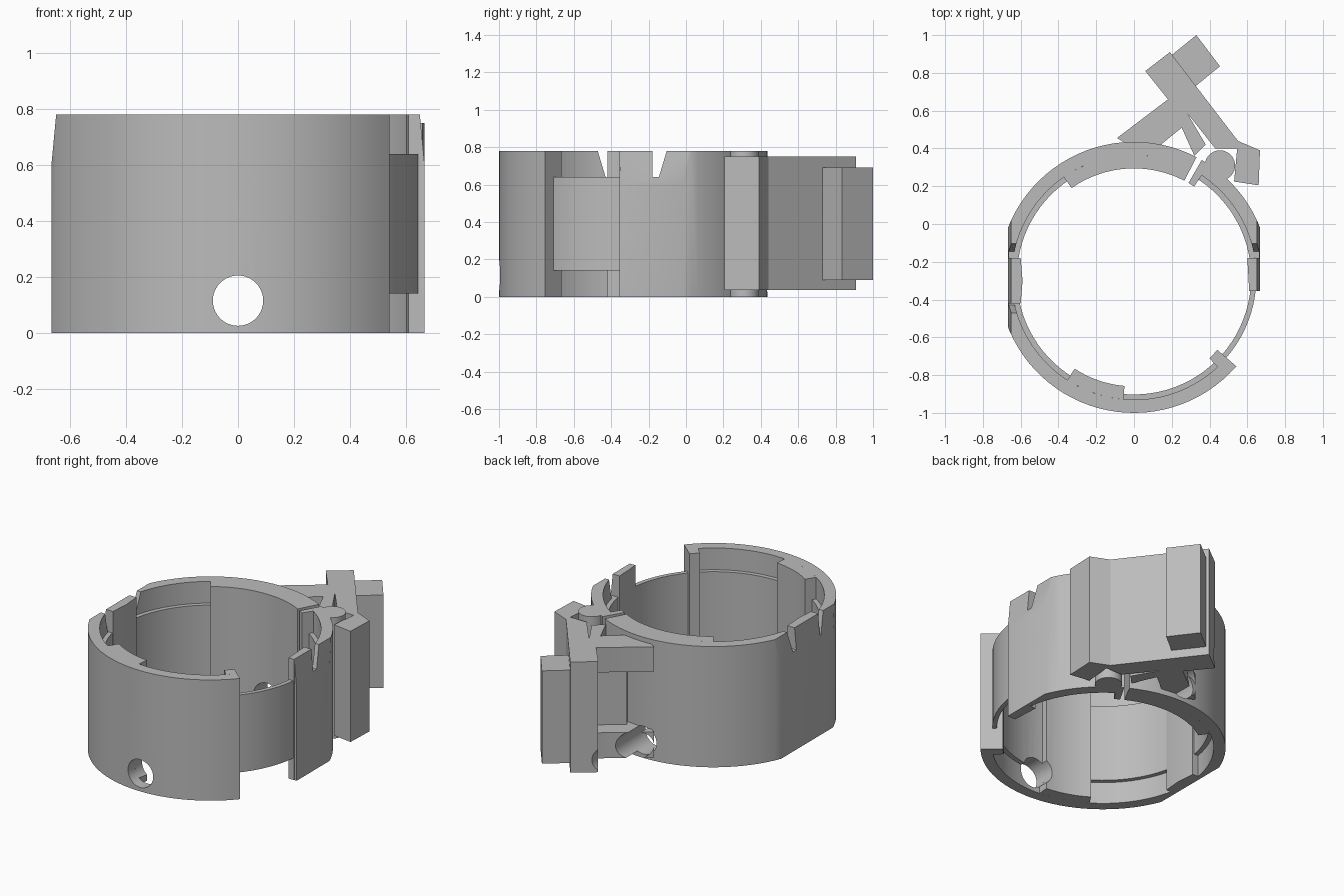
import bpy, bmesh, math
from mathutils import Matrix

cube = bpy.data.objects.get("Cube")
if cube:
    bpy.data.objects.remove(cube, do_unlink=True)

grey = bpy.data.materials.new("plain grey")
grey.use_nodes = True
COLOR = (0.5, 0.5, 0.5, 1)
grey.diffuse_color = COLOR
grey.node_tree.nodes["Principled BSDF"].inputs["Base Color"].default_value = COLOR

CY = -0.2825                      # ring centre in y
OUTER, WALL, SLEEVE, PAD = 0.7175, 0.648, 0.62, 0.577
TOP = 0.78


def prism(name, outline, low, high):
    """Closed solid from a plan outline between two heights."""
    bm = bmesh.new()
    face = bm.faces.new([bm.verts.new((x, y, low)) for x, y in outline])
    out = bmesh.ops.extrude_face_region(bm, geom=[face])
    for v in out["geom"]:
        if isinstance(v, bmesh.types.BMVert):
            v.co.z = high
    bmesh.ops.recalc_face_normals(bm, faces=bm.faces)
    mesh = bpy.data.meshes.new(name)
    bm.to_mesh(mesh)
    bm.free()
    mesh.materials.append(grey)
    ob = bpy.data.objects.new(name, mesh)
    bpy.context.collection.objects.link(ob)
    return ob


def arc(name, inner, outer, start, end, low=0, high=TOP):
    """Curved wall segment, angles in degrees around the ring centre."""
    n = max(2, round((end - start) / 4))
    angles = [math.radians(start + (end - start) * i / n) for i in range(n + 1)]
    pts = [(outer * math.cos(a), CY + outer * math.sin(a)) for a in angles]
    pts += [(inner * math.cos(a), CY + inner * math.sin(a)) for a in reversed(angles)]
    return prism(name, pts, low, high)


def side_prism(name, outline, start, end, axis):
    """Prism lying along x or y; outline is (across, z)."""
    ob = prism(name, outline, start, end)
    if axis == "x":
        m = Matrix(((0, 0, 1, 0), (1, 0, 0, 0), (0, 1, 0, 0), (0, 0, 0, 1)))
    else:
        m = Matrix(((1, 0, 0, 0), (0, 0, 1, 0), (0, 1, 0, 0), (0, 0, 0, 1)))
    ob.data.transform(m)
    bm = bmesh.new()
    bm.from_mesh(ob.data)
    bmesh.ops.recalc_face_normals(bm, faces=bm.faces)
    bm.to_mesh(ob.data)
    bm.free()
    return ob


def circle(cx, cy, r, n=40):
    return [(cx + r * math.cos(math.tau * i / n), cy + r * math.sin(math.tau * i / n))
            for i in range(n)]


def cut(targets, cutters):
    for ob in targets:
        bpy.context.view_layer.objects.active = ob
        for c in cutters:
            mod = ob.modifiers.new("cut", "BOOLEAN")
            mod.operation, mod.solver, mod.object = "DIFFERENCE", "EXACT", c
            bpy.ops.object.modifier_apply(modifier=mod.name)


# Split ring: outer walls, inner sleeve and thick pads
main_wall = arc("main_wall", WALL, OUTER, 62.5, 319)
side_wall = arc("side_wall", WALL, OUTER, -6.2, 60)
sleeve = arc("main_sleeve", SLEEVE, WALL, 62.5, 319, 0.14, 0.64)
arc("side_sleeve", SLEEVE, WALL, -41, 60, 0.14, 0.64)
back_pad = arc("back_pad", PAD, WALL, 62.5, 125)
front_pad = arc("front_pad", PAD, WALL, 237, 265)
arc("slit_pad", PAD, WALL, 56.5, 60)
arc("end_lip", 0.585, WALL, 313, 319)

# Snap tabs on both flat sides
prism("left_tab", [(0.60, -0.18), (0.65, -0.18), (0.65, -0.355), (0.61, -0.355)], 0, TOP)
prism("right_tab", [(-0.65, -0.18), (-0.60, -0.18), (-0.59, -0.30),
                    (-0.60, -0.42), (-0.65, -0.42)], 0, TOP)

# Clip: plate, end box, foot and the two arms
plate = prism("clip_plate", [(0.06, 0.81), (0.19, 0.91), (0.55, 0.44), (0.55, 0.40),
                             (0.43, 0.40), (0.20, 0.69), (0.18, 0.66)], 0.035, 0.75)
prism("clip_box", [(0.20, 0.895), (0.33, 1.0), (0.455, 0.835), (0.32, 0.725)], 0.09, 0.69)
prism("clip_foot", [(0.55, 0.44), (0.667, 0.39), (0.66, 0.205), (0.53, 0.225)], 0.035, 0.75)
arm_shape = [(-0.09, 0.455), (0.18, 0.66), (0.20, 0.69), (0.28, 0.59), (0.23, 0.56),
             (0.265, 0.52), (0.13, 0.41), (0, 0.40)]
prism("upper_arm", arm_shape, 0.59, 0.75)
lower_arm = prism("lower_arm", arm_shape, 0.035, 0.20)
prism("arm_web", [(0.13, 0.41), (0.265, 0.52), (0.23, 0.56), (0.10, 0.46)], 0.20, 0.59)
prism("spring_leaf", [(0.23, 0.56), (0.28, 0.59), (0.38, 0.42), (0.32, 0.36)], 0.035, 0.75)
prism("hinge_pin", circle(0.455, 0.31, 0.08), 0, TOP)

# Cutters: drill hole, flat tapered sides, notches beside the tabs
drill = side_prism("drill_cutter", circle(0, 0.115, 0.09), -1.2, 1.2, "y")
flats, notches = [], []
for s in (-1, 1):
    flats.append(side_prism("flat_cutter", [(s * 0.667, -0.1), (s * 0.667, 0.6),
                 (s * 0.649, 0.79), (s * 0.649, 0.9), (s, 0.9), (s, -0.1)], -1, 0.6, "y"))
    span = (0.55, 0.9) if s > 0 else (-0.9, -0.55)
    notches.append(side_prism("notch_cutter", [(-0.18, 0.64), (-0.145, 0.64),
                   (-0.10, 0.79), (-0.18, 0.79)], *span, "x"))
notches.append(side_prism("notch_cutter", [(-0.42, 0.64), (-0.43, 0.64),
               (-0.475, 0.79), (-0.42, 0.79)], -0.9, -0.55, "x"))

cut([main_wall, side_wall], flats + notches)
cut([main_wall, sleeve, back_pad, front_pad, plate, lower_arm], [drill])
for c in [drill] + flats + notches:
    bpy.data.objects.remove(c, do_unlink=True)

# Smooth shading on the curved parts
bpy.ops.object.select_all(action="DESELECT")
for ob in bpy.context.scene.objects:
    if ob.type == "MESH":
        ob.select_set(True)
        bpy.context.view_layer.objects.active = ob
bpy.ops.object.shade_smooth_by_angle(angle=math.radians(25))
